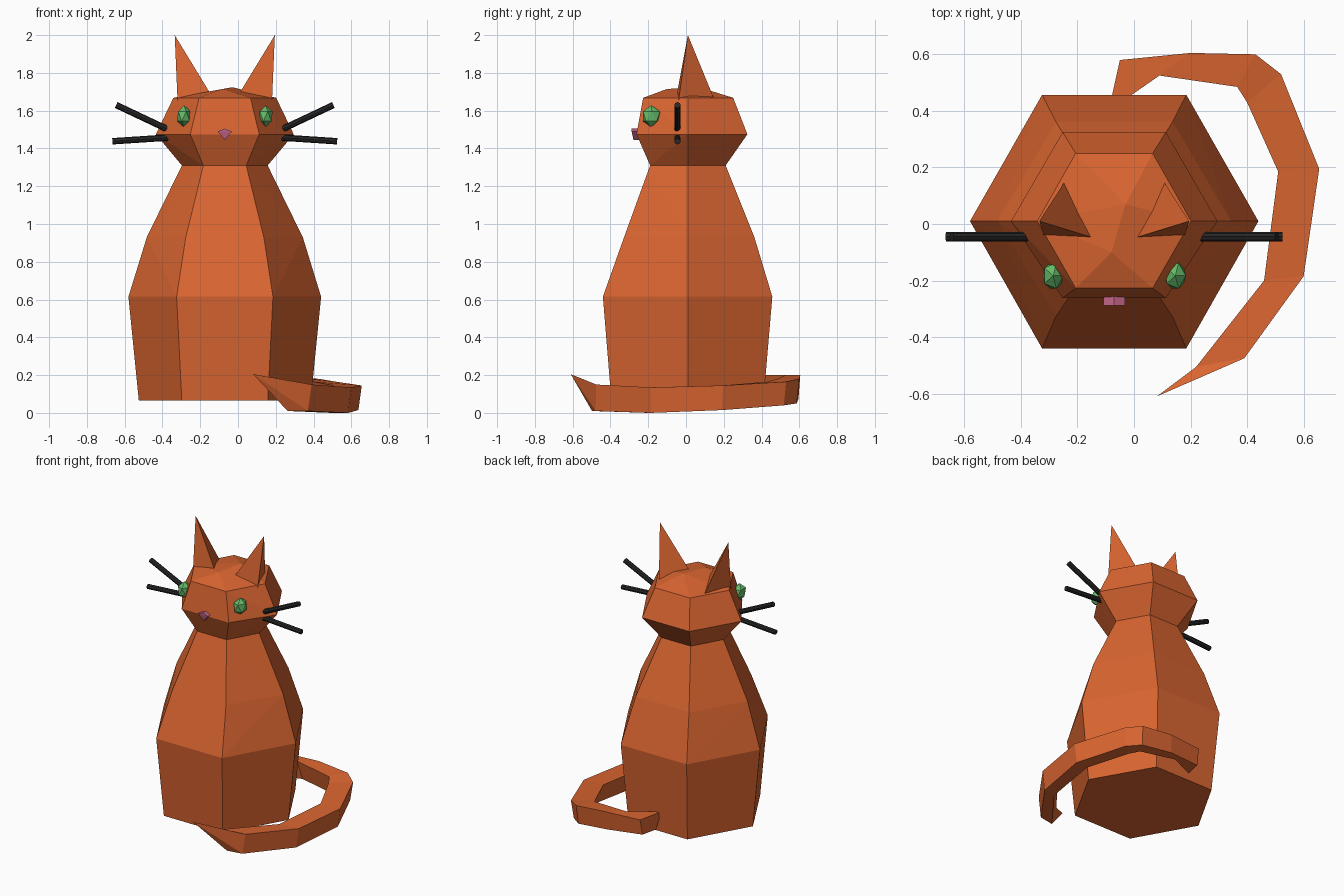
import bpy, bmesh, math
from mathutils import Vector, Matrix

if "Cube" in bpy.data.objects:
    bpy.data.objects.remove(bpy.data.objects["Cube"])

CX = -0.07  # symmetry line of the seated body


def material(name, color):
    m = bpy.data.materials.new(name)
    m.diffuse_color = (*color, 1)
    m.use_nodes = True
    m.node_tree.nodes["Principled BSDF"].inputs["Base Color"].default_value = m.diffuse_color
    return m


FUR = material("orange_fur", (0.70, 0.13, 0.03))
GREEN = material("green", (0.13, 0.50, 0.14))
PINK = material("pink", (0.55, 0.13, 0.24))
BLACK = material("black", (0.02, 0.02, 0.02))


def finish(bm, name, mat):
    bmesh.ops.recalc_face_normals(bm, faces=bm.faces)
    me = bpy.data.meshes.new(name)
    bm.to_mesh(me)
    bm.free()
    me.materials.append(mat)
    ob = bpy.data.objects.new(name, me)
    bpy.context.collection.objects.link(ob)
    return ob


def hull(name, points, mat):
    bm = bmesh.new()
    for p in points:
        bm.verts.new(p)
    bmesh.ops.convex_hull(bm, input=bm.verts)
    bmesh.ops.dissolve_limit(bm, angle_limit=0.02, verts=bm.verts, edges=bm.edges)
    return finish(bm, name, mat)


def hexagon(z, r, front, back):
    """Hexagon with points to the sides and given front/back edges."""
    return [(CX + sx * r, 0.01, z) for sx in (-1, 1)] + \
           [(CX + sx * r / 2, y, z) for sx in (-1, 1) for y in (front, back)]


# Body and head: faceted six-sided forms
neck = hexagon(1.31, 0.227, -0.19, 0.21)
hull("body", hexagon(0.065, 0.455, -0.395, 0.41) + hexagon(0.615, 0.51, -0.44, 0.457)
     + hexagon(0.93, 0.413, -0.328, 0.362) + neck, FUR)
hull("head", neck + hexagon(1.475, 0.365, -0.262, 0.325)
     + hexagon(1.668, 0.272, -0.227, 0.25)
     + [(-0.08, -0.10, 1.715), (-0.03, 0.07, 1.724)], FUR)

# Ears, eyes and whiskers on both sides
for side, s in (("left", -1), ("right", 1)):
    def at(x, y, z):
        return Vector((CX + s * x, y, z))

    hull(side + "_ear", [at(0.25, -0.04, 1.65), at(0.07, -0.05, 1.68),
                         at(0.175, 0.15, 1.66), at(0.265, 0.01, 2.0)], FUR)

    bm = bmesh.new()
    bmesh.ops.create_icosphere(
        bm, subdivisions=1, radius=1,
        matrix=Matrix.Translation(at(0.216, -0.183, 1.57)) @ Matrix.Diagonal((0.042, 0.053, 0.058, 1)))
    finish(bm, side + "_eye", GREEN)

    for label, a, b in (("upper", at(0.30, -0.045, 1.50), at(0.575, -0.045, 1.63)),
                        ("lower", at(0.29, -0.045, 1.458), at(0.595, -0.045, 1.438))):
        d = b - a
        bm = bmesh.new()
        bmesh.ops.create_cone(
            bm, cap_ends=True, segments=8, radius1=0.017, radius2=0.017, depth=d.length,
            matrix=Matrix.Translation((a + b) / 2) @ d.to_track_quat('Z', 'Y').to_matrix().to_4x4())
        finish(bm, f"{side}_{label}_whisker", BLACK)

# Nose
hull("nose", [(CX + s * 0.038, y, 1.49) for s in (-1, 1) for y in (-0.288, -0.25)]
     + [(CX, -0.288, 1.505), (CX, -0.25, 1.505), (CX, -0.278, 1.445), (CX, -0.25, 1.445)], PINK)

# Tail: four-sided sweep, (inner xy, outer xy, top z, bottom z)
sections = [
    (-0.09, 0.40, -0.05, 0.58, 0.20, 0.09),
    (0.09, 0.525, 0.20, 0.605, 0.20, 0.075),
    (0.365, 0.485, 0.43, 0.60, 0.18, 0.05),
    (0.40, 0.43, 0.52, 0.53, 0.165, 0.04),
    (0.51, 0.185, 0.655, 0.195, 0.145, 0.015),
    (0.46, -0.20, 0.60, -0.185, 0.135, 0.0),
    (0.22, -0.505, 0.39, -0.475, 0.15, 0.01),
]
bm = bmesh.new()
rings = []
for ix, iy, ox, oy, top, low in sections:
    i, o = Vector((ix, iy, 0)), Vector((ox, oy, 0))
    rings.append([bm.verts.new((p.x, p.y, z)) for p, z in (
        (i, top), (o, top), (i.lerp(o, 0.88), low), (i.lerp(o, 0.25), low))])
for a, b in zip(rings, rings[1:]):
    for k in range(4):
        bm.faces.new((a[k], a[(k + 1) % 4], b[(k + 1) % 4], b[k]))
tip = bm.verts.new((0.08, -0.61, 0.205))
for k in range(4):
    bm.faces.new((rings[-1][k], rings[-1][(k + 1) % 4], tip))
bm.faces.new(rings[0])
finish(bm, "tail", FUR)
